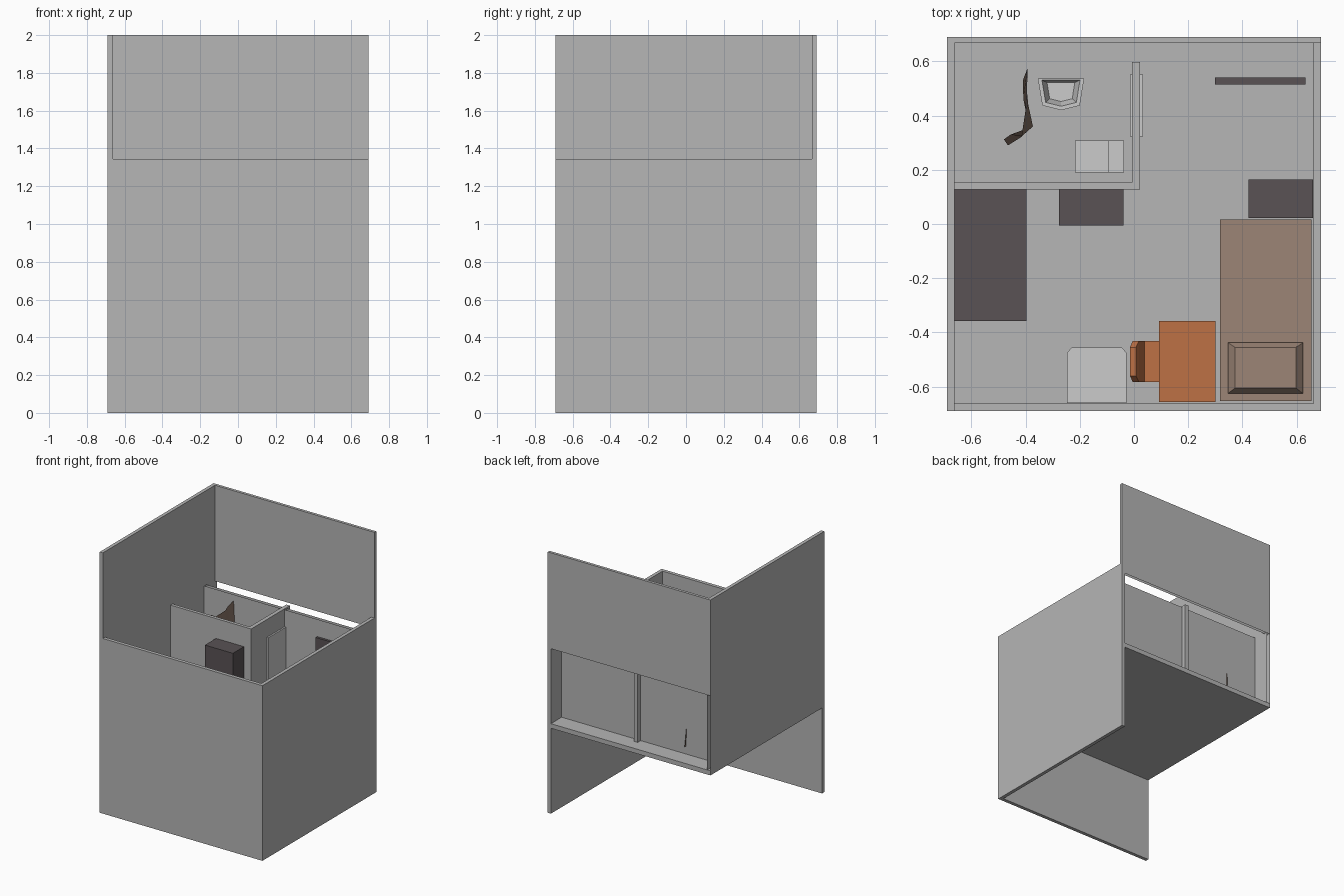
import bpy

if "Cube" in bpy.data.objects:
    bpy.data.objects.remove(bpy.data.objects["Cube"])

FLOOR = 0.69


def mat(name, rgb):
    m = bpy.data.materials.new(name)
    m.diffuse_color = (*rgb, 1)
    m.use_nodes = True
    m.node_tree.nodes["Principled BSDF"].inputs["Base Color"].default_value = m.diffuse_color
    return m


WALL = mat("wall_grey", (0.465, 0.465, 0.465))
DARK = mat("dark_wood", (0.10, 0.085, 0.09))
BROWN = mat("bedding", (0.335, 0.235, 0.18))
ORANGE = mat("orange_wood", (0.51, 0.165, 0.06))
LIGHT = mat("white_enamel", (0.78, 0.78, 0.78))
CLOTH = mat("curtain_cloth", (0.26, 0.18, 0.14))


def mesh(name, verts, faces, m=None):
    me = bpy.data.meshes.new(name)
    me.from_pydata(verts, [], faces)
    ob = bpy.data.objects.new(name, me)
    bpy.context.collection.objects.link(ob)
    if m:
        me.materials.append(m)
    return ob


def loft(name, rings, m=None, skip=None):
    """Join rings of equal point count, counter-clockwise from above; skip leaves one face open."""
    n = len(rings[0])
    verts = [p for r in rings for p in r]
    faces = [(k * n + i, k * n + (i + 1) % n, (k + 1) * n + (i + 1) % n, (k + 1) * n + i)
             for k in range(len(rings) - 1) for i in range(n)]
    faces += [tuple(reversed(range(n))), tuple(range(len(verts) - n, len(verts)))]
    return mesh(name, verts, [f for i, f in enumerate(faces) if i != skip], m)


def rect(x0, x1, y0, y1, z):
    return [(x0, y0, z), (x1, y0, z), (x1, y1, z), (x0, y1, z)]


FRONT, RIGHT, BACK, LEFT, BOTTOM, TOP = range(6)


def box(name, x0, x1, y0, y1, z0, z1, m=None, skip=None):
    return loft(name, [rect(x0, x1, y0, y1, z0), rect(x0, x1, y0, y1, z1)], m, skip)


# Room shell: low front and right walls, raised left and back walls
W, I = 0.69, 0.663
box("floor", -W, W, -W, W, 0.655, FLOOR, WALL)
box("front_wall", -W, W, -W, -I, 0, 1.343, WALL)
box("right_wall", I, W, -W, W, 0, 1.343, WALL)
box("left_wall", -W, -I, -W, W, 0.66, 2, WALL, skip=BACK)
box("back_wall_upper", -W, W, I + 0.005, W, 1.265, 2, WALL, skip=BOTTOM)
box("inner_back_wall", -I, I, 0.534, 0.56, FLOOR, 1.28, WALL, skip=TOP)

# L-shaped bathroom partition and its door
L = [(-0.663, 0.128), (0.022, 0.128), (0.022, 0.597), (-0.008, 0.597), (-0.008, 0.153), (-0.663, 0.153)]
loft("bathroom_partition", [[(x, y, z) for x, y in L] for z in (FLOOR, 1.287)], WALL)
box("bathroom_door", -0.015, 0.034, 0.323, 0.552, FLOOR, 1.15, LIGHT)

# Dark furniture
box("counter", -0.663, -0.397, -0.357, 0.128, FLOOR, 0.885, DARK)
box("wardrobe", -0.277, -0.039, 0.001, 0.128, FLOOR, 1.12, DARK)
box("wardrobe_top", -0.277, -0.039, -0.006, 0.128, 1.12, 1.135, DARK)
for i, x in enumerate((-0.277, -0.157)):
    box(f"wardrobe_door_{i}", x, x + 0.118, -0.004, 0.001, FLOOR, 1.12, DARK)
box("dresser", 0.422, 0.66, 0.023, 0.164, FLOOR, 0.89, DARK)
box("wall_screen", 0.299, 0.633, 0.515, 0.54, 0.94, 1.148, DARK)

# Bed and bevelled pillow
box("bed", 0.318, 0.655, -0.653, 0.016, FLOOR, 0.83, BROWN)
loft("pillow", [rect(0.365, 0.605, -0.607, -0.454, 0.83), rect(0.347, 0.623, -0.625, -0.438, 0.845),
                rect(0.373, 0.597, -0.605, -0.455, 0.875)], BROWN)

# Desk with side panels
box("desk_top", 0.092, 0.3, -0.657, -0.357, 0.91, 0.935, ORANGE)
for i, y in enumerate((-0.657, -0.377)):
    box(f"desk_side_{i}", 0.092, 0.3, y, y + 0.02, FLOOR, 0.91, ORANGE)

# Chair with leaning, chamfered backrest
box("chair_seat", 0.02, 0.15, -0.582, -0.432, 0.81, 0.835, ORANGE)
for x in (0.025, 0.13):
    for y in (-0.578, -0.452):
        box("chair_leg", x, x + 0.016, y, y + 0.016, FLOOR, 0.81, ORANGE)
loft("chair_back", [rect(0.02, 0.042, -0.582, -0.432, 0.82), rect(-0.005, 0.018, -0.582, -0.432, 0.97),
                    rect(-0.015, 0.007, -0.56, -0.455, 1.0)], ORANGE)

# Fridge with chamfered front
F = [(-0.247, -0.66), (-0.028, -0.66), (-0.028, -0.475), (-0.045, -0.455), (-0.23, -0.455), (-0.247, -0.475)]
loft("fridge", [[(x, y, z) for x, y in F] for z in (FLOOR, 1.08)], LIGHT)

# Washbasin: outer shell folding over the rim into the hollow bowl
B = [(-0.355, 0.537), (-0.338, 0.437), (-0.268, 0.42), (-0.2, 0.437), (-0.184, 0.537)]


def basin(s, z):
    return [(-0.27 + (x + 0.27) * s, 0.5 + (y - 0.5) * s, z) for x, y in B]


loft("washbasin", [basin(0.7, 0.86), basin(1, 0.93), basin(1, 0.95), basin(0.82, 0.95), basin(0.6, 0.89)], LIGHT)
box("basin_pedestal", -0.295, -0.245, 0.475, 0.53, FLOOR, 0.87, LIGHT)

# Toilet
box("toilet_bowl", -0.218, -0.095, 0.19, 0.308, FLOOR, 0.815, LIGHT)
box("toilet_tank", -0.095, -0.036, 0.19, 0.308, FLOOR, 0.93, LIGHT)

# Folded shower curtain
top = [(-0.48, 0.312), (-0.455, 0.33), (-0.415, 0.323), (-0.4, 0.42), (-0.408, 0.46), (-0.41, 0.53)]
low = [(-0.465, 0.29), (-0.42, 0.318), (-0.373, 0.36), (-0.39, 0.44), (-0.395, 0.49), (-0.392, 0.577)]
zs = [1.18, 1.19, 1.19, 1.205, 1.22, 1.235]
n = len(top)
mesh("shower_curtain",
     [(x, y, z) for (x, y), z in zip(top, zs)] + [(x, y, 0.75) for x, y in low],
     [(i, i + n, i + n + 1, i + 1) for i in range(n - 1)], CLOTH)
